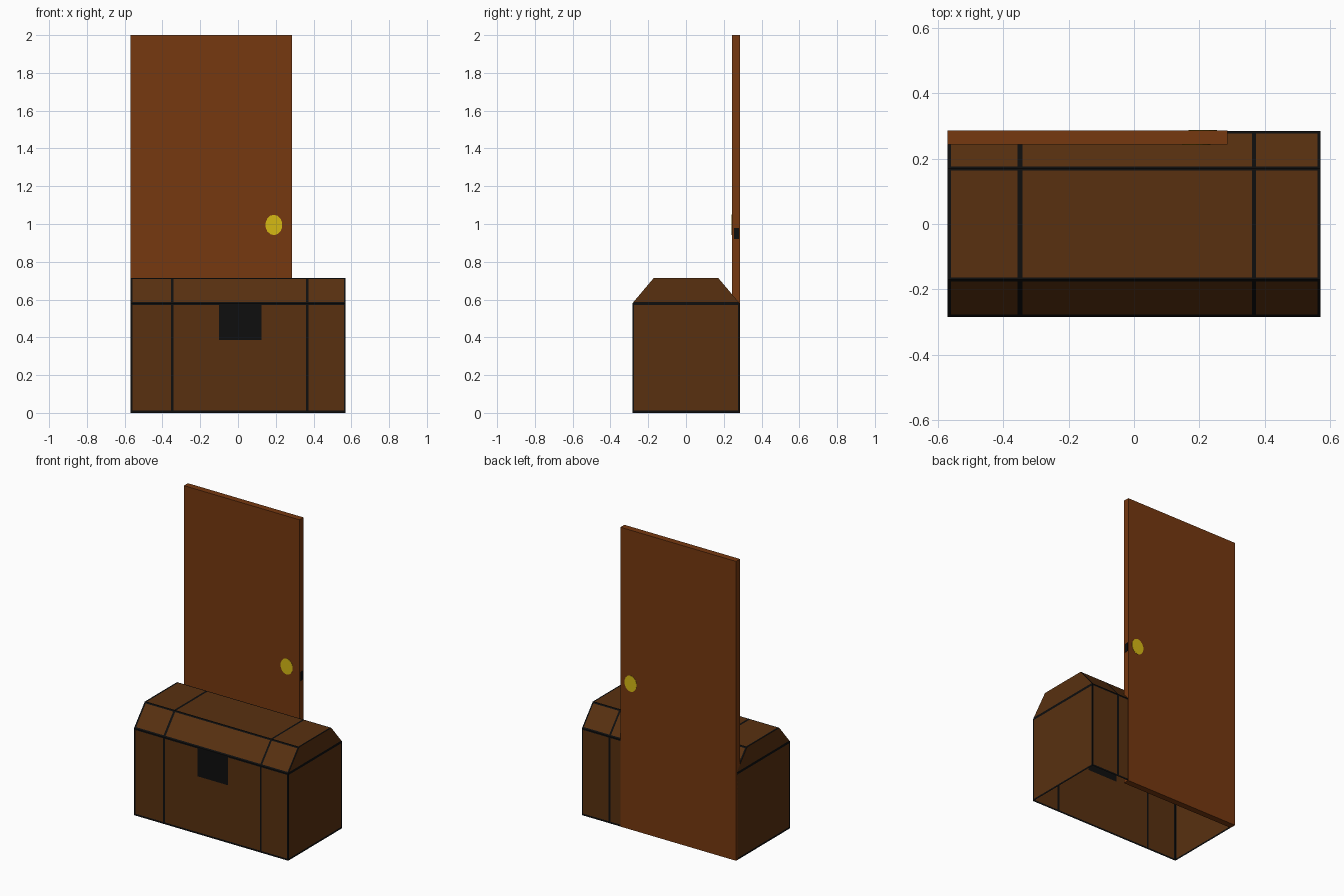
import bpy, bmesh, math
from mathutils import Vector, Matrix

if "Cube" in bpy.data.objects:
    bpy.data.objects.remove(bpy.data.objects["Cube"])


def srgb(r, g, b):
    f = lambda c: c / 12.92 if c <= 0.04045 else ((c + 0.055) / 1.055) ** 2.4
    return (f(r / 255), f(g / 255), f(b / 255), 1)


def material(name, col):
    m = bpy.data.materials.new(name)
    m.diffuse_color = srgb(*col)
    m.use_nodes = True
    m.node_tree.nodes["Principled BSDF"].inputs["Base Color"].default_value = m.diffuse_color
    return m


chest_wood = material("chest_wood", (88, 48, 16))
iron = material("black_iron", (14, 14, 14))
door_wood = material("door_wood", (118, 56, 16))
brass = material("brass_yellow", (214, 186, 20))


def finish(bm, name, mats):
    me = bpy.data.meshes.new(name)
    bm.to_mesh(me)
    bm.free()
    for m in mats:
        me.materials.append(m)
    ob = bpy.data.objects.new(name, me)
    bpy.context.collection.objects.link(ob)
    return ob


def box(name, lo, hi, mat):
    lo, hi = Vector(lo), Vector(hi)
    bm = bmesh.new()
    bmesh.ops.create_cube(bm, size=1)
    for v in bm.verts:
        v.co = Vector([(lo[i] + hi[i]) / 2 + v.co[i] * (hi[i] - lo[i]) for i in range(3)])
    return finish(bm, name, [mat])


# chest shell: bevelled-lid profile swept along x, open underneath
W, D, T, H, Z = 0.57, 0.284, 0.17, 0.715, 0.58
profile = [(-D, 0), (-D, Z), (-T, H), (T, H), (D, Z), (D, 0)]
bm = bmesh.new()
left = [bm.verts.new((-W, y, z)) for y, z in profile]
right = [bm.verts.new((W, y, z)) for y, z in profile]
for i in range(5):
    bm.faces.new((left[i], right[i], right[i + 1], left[i + 1]))
bm.faces.new(left)
bm.faces.new(right[::-1])

# cut the outlines of the iron bands and the lock
bands = [(-W, -0.559), (-0.356, -0.341), (0.360, 0.373), (0.561, W)]
lock = (-0.10, 0.125, 0.385)
cuts = [(0, x) for b in bands for x in b if abs(x) < W] + [(0, lock[0]), (0, lock[1])]
cuts += [(1, s * y) for s in (-1, 1) for y in (0.274, 0.176, 0.164)]
cuts += [(2, z) for z in (0.012, lock[2], Z - 0.009, Z + 0.008)]
for axis, pos in cuts:
    co, no = Vector(), Vector()
    co[axis], no[axis] = pos, 1
    bmesh.ops.bisect_plane(bm, geom=bm.verts[:] + bm.edges[:] + bm.faces[:],
                           plane_co=co, plane_no=no, dist=1e-5)
bmesh.ops.recalc_face_normals(bm, faces=bm.faces)


def is_iron(f):
    x, y, z = f.calc_center_median()
    rim = z < 0.012 or Z - 0.009 < z < Z + 0.008
    if abs(f.normal.x) > 0.9:
        return rim or (abs(y) > 0.274 and z < Z)
    crease = z > 0.6 and 0.164 < abs(y) < 0.176
    strap = any(a < x < b for a, b in bands)
    plate = f.normal.y < -0.9 and lock[0] < x < lock[1] and z > lock[2]
    return rim or crease or strap or plate


for f in bm.faces:
    f.material_index = int(is_iron(f))
finish(bm, "chest", [chest_wood, iron])

# door standing against the back of the chest
box("door", (-W, 0.243, 0), (0.285, 0.285, 2), door_wood)
box("door_latch", (0.28, 0.254, 0.92), (0.286, 0.28, 0.98), iron)

# flat knobs on both sides of the door
for name, x, y, z in (("front_knob", 0.19, 0.243, 0.995), ("back_knob", 0.21, 0.285, 0.975)):
    bm = bmesh.new()
    bmesh.ops.create_cone(bm, cap_ends=True, segments=14, radius1=0.05, radius2=0.05, depth=0.003,
                          matrix=Matrix.Translation((x, y, z)) @ Matrix.Diagonal((0.9, 1, 1.08, 1))
                          @ Matrix.Rotation(math.pi / 2, 4, 'X'))
    finish(bm, name, [brass])
